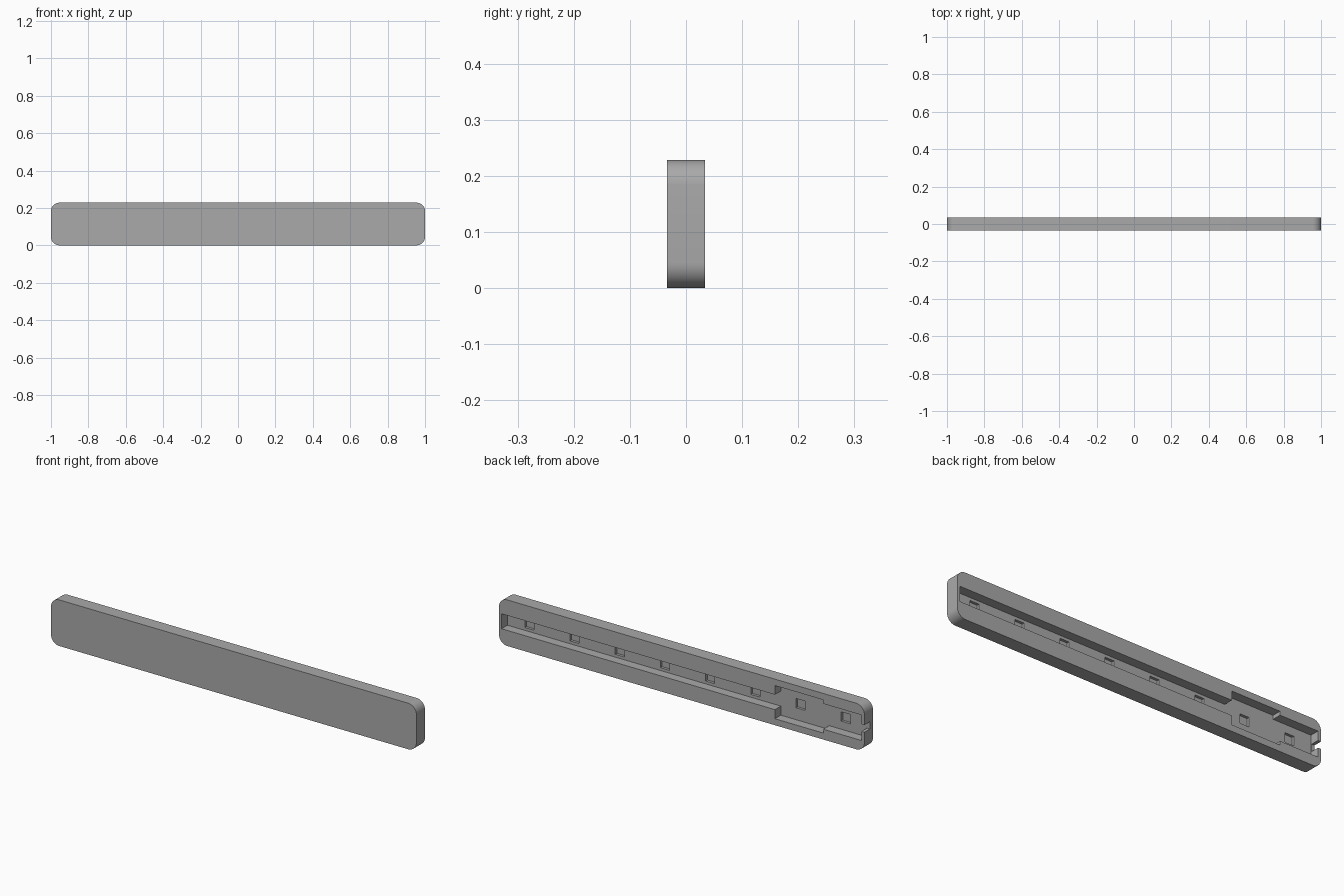
import bpy, bmesh
from mathutils import Vector

default = bpy.data.objects.get("Cube")
if default:
    bpy.data.objects.remove(default, do_unlink=True)

HEIGHT, THICK = 0.228, 0.067
MID = HEIGHT / 2
BACK = THICK / 2
FLOOR = BACK - 0.046      # floor of the rear recess

gray = bpy.data.materials.new("plain_gray")
gray.use_nodes = True
gray.diffuse_color = (0.4, 0.4, 0.4, 1)
gray.node_tree.nodes["Principled BSDF"].inputs["Base Color"].default_value = (0.4, 0.4, 0.4, 1)


def finish(name, bm):
    bmesh.ops.recalc_face_normals(bm, faces=bm.faces)
    mesh = bpy.data.meshes.new(name)
    bm.to_mesh(mesh)
    bm.free()
    mesh.materials.append(gray)
    obj = bpy.data.objects.new(name, mesh)
    bpy.context.collection.objects.link(obj)
    return obj


def add_box(bm, low, high):
    low, high = Vector(low), Vector(high)
    verts = bmesh.ops.create_cube(bm, size=1)["verts"]
    bmesh.ops.scale(bm, vec=high - low, verts=verts)
    bmesh.ops.translate(bm, vec=(low + high) / 2, verts=verts)


# Bar with rounded ends
bm = bmesh.new()
add_box(bm, (-1, -BACK, 0), (1, BACK, HEIGHT))
corners = [e for e in bm.edges if abs(e.verts[0].co.y - e.verts[1].co.y) > 0.01]
bmesh.ops.bevel(bm, geom=corners, offset=0.045, segments=10, profile=0.5, affect='EDGES')
bar = finish("bar", bm)

# Stepped recess: long channel, wide bay, then a narrower bay
half = [(0.986, 0.037), (-0.51, 0.037), (-0.51, 0.082),
        (-0.775, 0.082), (-0.775, 0.063), (-0.984, 0.063)]
outline = half + [(x, -z) for x, z in reversed(half)]
bm = bmesh.new()
face = bm.faces.new([bm.verts.new((x, FLOOR, MID + z)) for x, z in outline])
extruded = bmesh.ops.extrude_face_region(bm, geom=[face])["geom"]
bmesh.ops.translate(bm, vec=(0, 0.1, 0),
                    verts=[g for g in extruded if isinstance(g, bmesh.types.BMVert)])
recess = finish("recess_cutter", bm)

# Row of eight shallow sockets in the recess floor
bm = bmesh.new()
for i in range(8):
    x = 0.866 - i * 0.2474
    add_box(bm, (x - 0.025, FLOOR - 0.013, MID - 0.023),
            (x + 0.025, FLOOR + 0.01, MID + 0.023))
sockets = finish("socket_cutter", bm)

# Cable notch through the end wall
bm = bmesh.new()
add_box(bm, (-1.1, FLOOR + 0.003, MID - 0.018), (-0.97, 0.1, MID + 0.018))
notch = finish("notch_cutter", bm)

# Cut everything out of the bar
cutters = [recess, sockets, notch]
for cutter in cutters:
    cutter.hide_render = True
    mod = bar.modifiers.new(cutter.name, 'BOOLEAN')
    mod.operation = 'DIFFERENCE'
    mod.solver = 'EXACT'
    mod.object = cutter
bpy.context.view_layer.update()
result = bpy.data.meshes.new_from_object(bar.evaluated_get(bpy.context.evaluated_depsgraph_get()))
bar.modifiers.clear()
bar.data = result
result.materials.clear()
result.materials.append(gray)
for poly in result.polygons:
    poly.material_index = 0
for cutter in cutters:
    bpy.data.objects.remove(cutter, do_unlink=True)

# Smooth rounded ends, crisp edges elsewhere
bpy.ops.object.select_all(action='DESELECT')
bar.select_set(True)
bpy.context.view_layer.objects.active = bar
bpy.ops.object.shade_smooth_by_angle()
